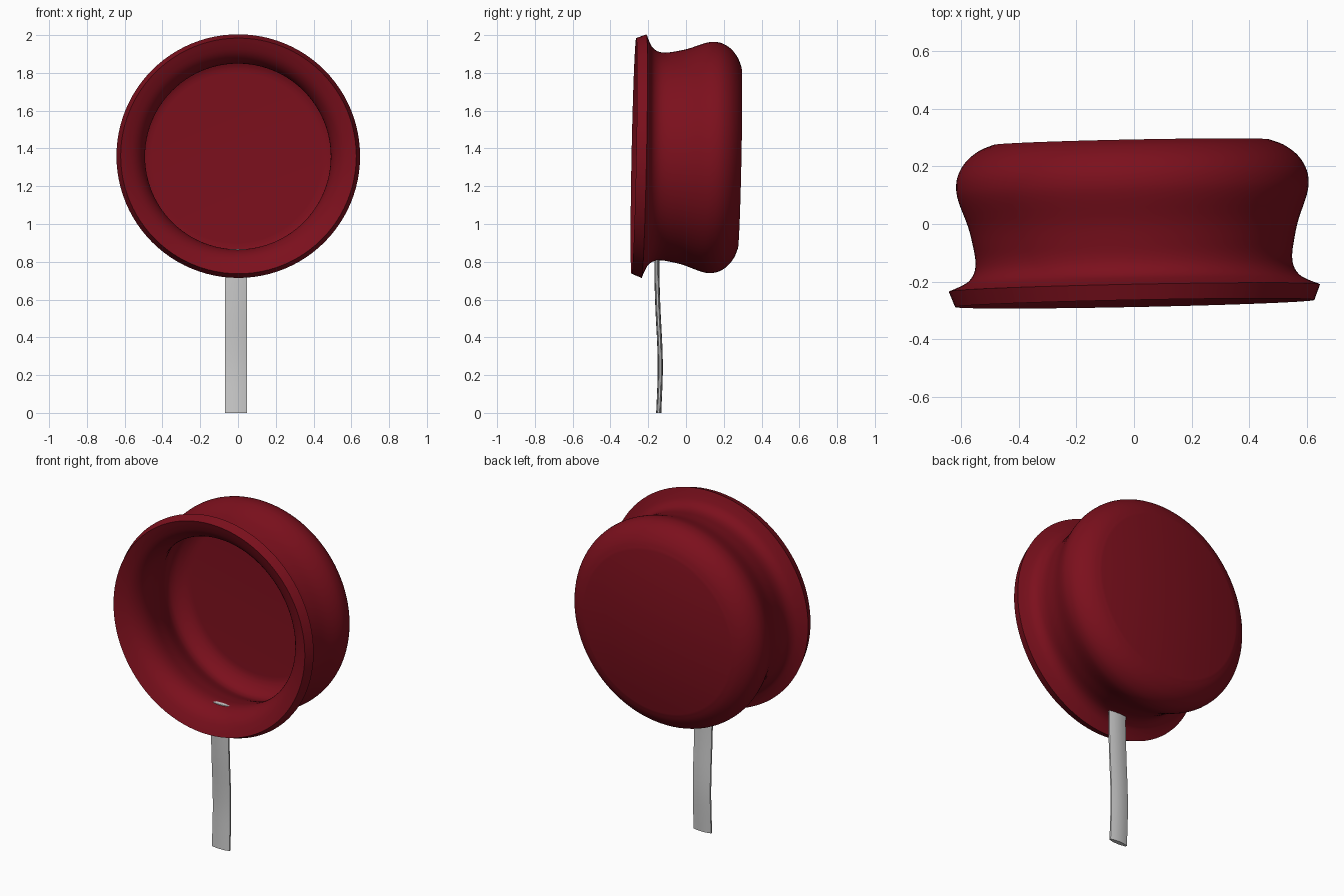
import bpy, bmesh, math
from mathutils import Vector, Matrix

if "Cube" in bpy.data.objects:
    bpy.data.objects.remove(bpy.data.objects["Cube"])

def make_object(name, bm):
    bmesh.ops.recalc_face_normals(bm, faces=bm.faces[:])
    me = bpy.data.meshes.new(name)
    bm.to_mesh(me)
    bm.free()
    ob = bpy.data.objects.new(name, me)
    bpy.context.collection.objects.link(ob)
    bpy.ops.object.select_all(action='DESELECT')
    ob.select_set(True)
    bpy.context.view_layer.objects.active = ob
    bpy.ops.object.shade_smooth_by_angle(angle=math.radians(35))
    return ob

def smooth_path(pts, n=4):
    # Catmull-Rom curve through the points
    p = [Vector(q) for q in pts]
    p = [2 * p[0] - p[1]] + p + [2 * p[-1] - p[-2]]
    out = []
    for i in range(1, len(p) - 2):
        a, b, c, d = p[i - 1:i + 3]
        for k in range(n):
            t = k / n
            out.append(0.5 * (2 * b + (c - a) * t + (2 * a - 5 * b + 4 * c - d) * t ** 2
                              + (3 * b - a - 3 * c + d) * t ** 3))
    return out + [p[-2]]

def loft(bm, rings):
    rows = [[bm.verts.new(v) for v in r] for r in rings]
    m = len(rows[0])
    for r, s in zip(rows, rows[1:]):
        for j in range(m):
            bm.faces.new((r[j], r[(j + 1) % m], s[(j + 1) % m], s[j]))
    bm.faces.new(rows[0])
    bm.faces.new(rows[-1])

# Cup: outer profile (radius, depth) from back edge to flared lip
outer = smooth_path([(.48, .284), (.53, .264), (.575, .229), (.603, .185), (.612, .14),
                     (.605, .09), (.573, 0), (.557, -.07), (.55, -.12), (.555, -.158),
                     (.575, -.188), (.608, -.207), (.645, -.222)])
# Inner wall: the same profile moved inward by the wall thickness
wall = 0.058
inner = []
for i, p in enumerate(outer):
    d = (outer[min(i + 1, len(outer) - 1)] - outer[max(i - 1, 0)]).normalized()
    inner.append(p + wall * Vector((d.y, -d.x)))
inner[0] = Vector((.45, .284 - wall))
if inner[-1].y > outer[-1].y:
    inner = [2 * p - q for p, q in zip(outer, inner)]
    inner[0] = Vector((.45, .284 - wall))

N = 96
bm = bmesh.new()
loft(bm, [[(p.x * math.cos(2 * math.pi * j / N), p.y, p.x * math.sin(2 * math.pi * j / N))
           for j in range(N)] for p in outer + inner[::-1]])
cup = make_object("cup", bm)
tilt = Vector((0, 1, 0)).rotation_difference(Vector((-.02, 1, -.02))).to_matrix().to_4x4()
cup.data.transform(Matrix.Translation((-.003, 0, 1.355)) @ tilt)
red = bpy.data.materials.new("dark_red")
red.diffuse_color = (0.2, 0.005, 0.012, 1)
red.use_nodes = True
red.node_tree.nodes["Principled BSDF"].inputs["Base Color"].default_value = red.diffuse_color
cup.data.materials.append(red)

# Stem: thin, gently bowed strip with a lens-shaped section
path = smooth_path([(-.144, 0), (-.136, .2), (-.138, .35), (-.148, .55),
                    (-.154, .75), (-.152, .868)])
section = [(-.0575, -.006), (-.03, -.012), (0, -.014), (.03, -.012), (.0575, -.006),
           (.0575, .004), (.03, .011), (0, .013), (-.03, .011), (-.0575, .004)]
bm = bmesh.new()
loft(bm, [[(x - .01, p.x + y, p.y) for x, y in section] for p in path])
make_object("stem", bm)
